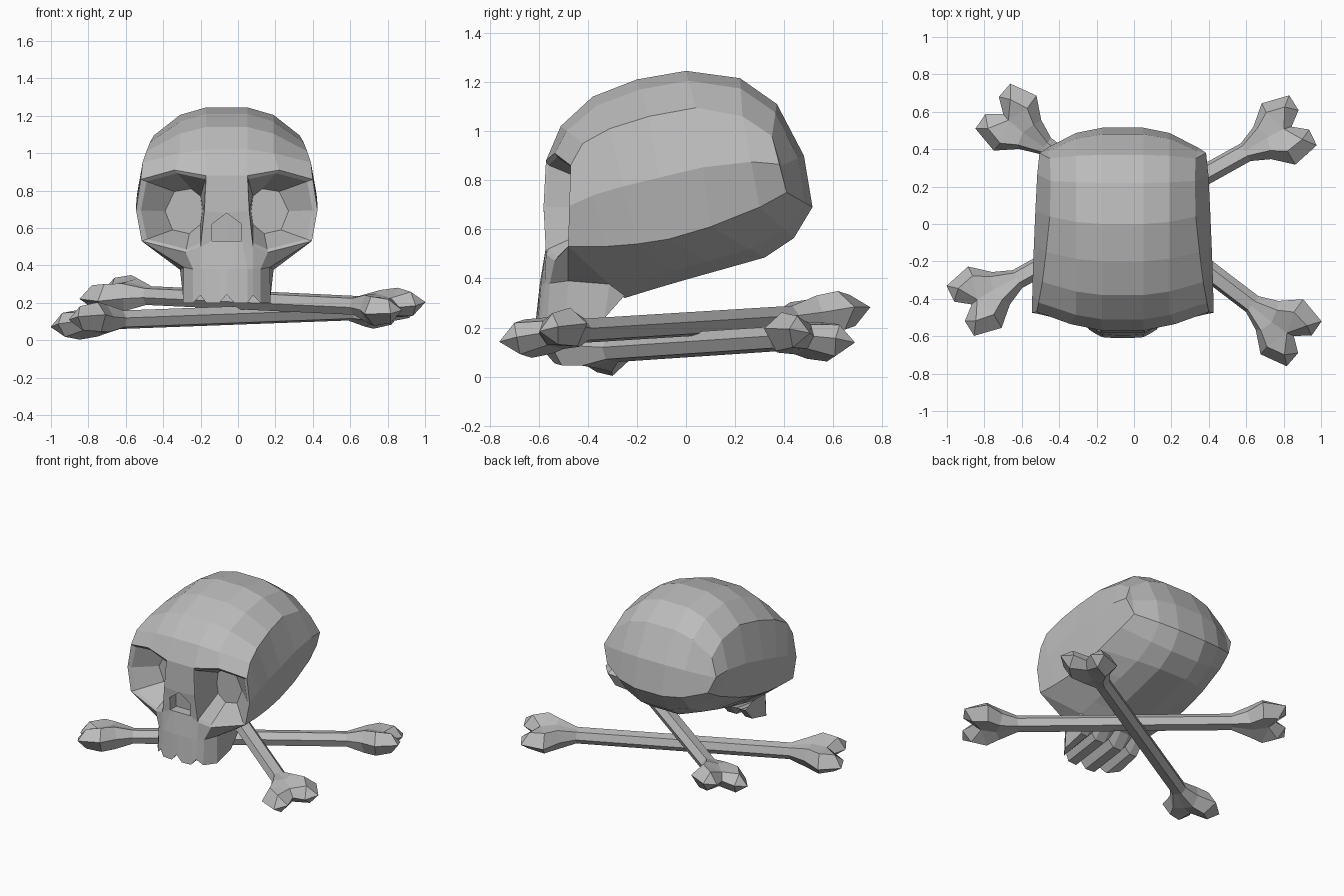
import bpy
import bmesh
from mathutils import Vector, Quaternion

if "Cube" in bpy.data.objects:
    bpy.data.objects.remove(bpy.data.objects["Cube"], do_unlink=True)

bone_grey = bpy.data.materials.new("bone_grey")
bone_grey.use_nodes = True
COLOUR = (0.5, 0.5, 0.5, 1)
bone_grey.diffuse_color = COLOUR
bone_grey.node_tree.nodes["Principled BSDF"].inputs["Base Color"].default_value = COLOUR


class Part:
    """Collects faces given by corner positions, then mirrors them."""

    def __init__(self):
        self.bm = bmesh.new()

    def face(self, *corners):
        self.bm.faces.new([self.bm.verts.new(c) for c in corners])

    def grid(self, rows):
        for a, b in zip(rows, rows[1:]):
            for i in range(len(a) - 1):
                self.face(a[i], a[i + 1], b[i + 1], b[i])

    def finish(self, name, axes):
        bm = self.bm
        for axis in axes:
            copy = bmesh.ops.duplicate(bm, geom=bm.verts[:] + bm.edges[:] + bm.faces[:])["geom"]
            for v in copy:
                if isinstance(v, bmesh.types.BMVert):
                    v.co[axis] *= -1
        bmesh.ops.remove_doubles(bm, verts=bm.verts, dist=0.0005)
        bmesh.ops.recalc_face_normals(bm, faces=bm.faces)
        mesh = bpy.data.meshes.new(name)
        bm.to_mesh(mesh)
        bm.free()
        mesh.materials.append(bone_grey)
        obj = bpy.data.objects.new(name, mesh)
        bpy.context.collection.objects.link(obj)
        return obj


skull = Part()

# Cranium: centre profile (y, z) lofted out to the border of the temple panel
ridge = [(-.57, .88), (-.51, 1.02), (-.38, 1.14), (-.2, 1.21), (0, 1.245),
         (.22, 1.215), (.37, 1.11), (.48, .9), (.515, .69), (.44, .565),
         (.32, .485), (.15, .437), (0, .395), (-.12, .36), (-.25, .32)]
border = [(.46, -.47, .86), (.45, -.42, .95), (.43, -.31, 1.01), (.41, -.15, 1.06),
          (.39, .04, 1.095), (.385, .23, 1.06), (.39, .35, .98), (.4, .39, .86),
          (.4, .41, .75), (.42, .3, .69), (.435, .1, .61), (.44, -.07, .56),
          (.445, -.2, .54), (.45, -.33, .53), (.455, -.48, .53)]
rows = []
for (y, z), (bx, by, bz) in zip(ridge, border):
    shoulder = (.25, y + .27 * (by - y), z + .27 * (bz - z))
    rows.append([(0, y, z), (.11, y, z), shoulder, (bx, by, bz)])
rows[0][2] = (.28, -.535, .91)
skull.grid(rows)

# Temple panel: bulging strip between the upper and lower border
panel = []
for i in range(7):
    top, low = border[i], border[14 - i]
    bulge = .485 - .0011 * i * i
    panel.append([top, (bulge, (top[1] + low[1]) / 2, (top[2] + low[2]) / 2), low])
skull.grid(panel)
skull.face(panel[6][0], panel[6][1], border[7])
skull.face(panel[6][1], panel[6][2], border[7])

# Upper jaw with toothed lower edge
cheek = border[14]
jaw_top = [(0, -.57, .53), (.04, -.57, .53), (.08, -.57, .53), (.14, -.57, .5),
           (.22, -.535, .47), cheek]
jaw_mid = [(0, -.595, .38), (.04, -.595, .38), (.11, -.59, .38), (.14, -.575, .38),
           (.18, -.555, .38), (.23, -.48, .39)]
teeth = [(0, -.61, .245), (.04, -.61, .2), (.11, -.605, .2), (.14, -.59, .24),
         (.18, -.565, .2), (.235, -.49, .2)]
teeth_back = [(x, -.33, z + .04) for x, y, z in teeth]
palate = [(x, -.25, .33) for x, y, z in teeth]
skull.grid([jaw_top, jaw_mid, teeth, teeth_back, palate])
under_cheek = rows[14][2]
skull.face(cheek, jaw_mid[5], under_cheek)
skull.face(jaw_mid[5], teeth[5], teeth_back[5], under_cheek)
skull.face(teeth_back[5], palate[5], under_cheek)

# Nose bridge and nose cavity
brow, bridge, apex = rows[0][1], (.12, -.58, .69), (0, -.58, .68)
nostril = (.08, -.575, .62)
skull.face(rows[0][0], brow, bridge, apex)
skull.face(apex, bridge, nostril)
skull.face(bridge, jaw_top[3], jaw_top[2], nostril)
cavity = [apex, nostril, jaw_top[2], jaw_top[0]]
cavity_floor = [(x, y + .07, z) for x, y, z in cavity]
skull.grid([cavity, cavity_floor])
skull.face(*cavity_floor)

# Eye socket: thin rim, then walls narrowing to an eight-sided floor
rim = [brow, rows[0][2], border[0], panel[0][1], cheek, jaw_top[4], jaw_top[3], bridge]
floor = [(x, -.34, z) for x, z in [(.14, .77), (.19, .81), (.28, .795), (.33, .69),
                                   (.29, .59), (.2, .57), (.14, .62), (.13, .69)]]
lip = []
for outer, inner in zip(rim, floor):
    p = Vector(outer).lerp(Vector(inner), .17)
    p.y = outer[1] + .01
    lip.append(p)
skull.grid([loop + loop[:1] for loop in (rim, lip, floor)])
skull.face(*floor)

skull.finish("skull", [0]).location.x = -.06


def long_bone(name, start, end, roll):
    """A quarter of half a bone along x, mirrored on all three axes."""
    start, end = Vector(start), Vector(end)
    L = (end - start).length / 2
    part = Part()
    o = [(0, .055, 0), (L - .3, .055, 0), (L - .2, .1, 0), (L - .1, .19, 0),
         (L + .05, .155, 0), (L + .055, .06, 0), (L - .02, 0, 0)]
    t = [(0, .03, .045), (L - .3, .03, .045), (L - .18, .07, .075),
         (L - .1, .12, .08), (L, .1, .065)]
    c = [(0, 0, .045), (L - .3, 0, .045), (L - .16, 0, .07), (L - .06, 0, .05)]
    part.grid([o[:5], t])
    part.grid([t[:4], c])
    part.face(o[4], o[5], t[4])
    part.face(o[5], o[6], c[3], t[4])
    part.face(t[3], t[4], c[3])
    obj = part.finish(name, [0, 1, 2])
    obj.location = (start + end) / 2
    obj.rotation_mode = 'QUATERNION'
    turn = (end - start).to_track_quat('X', 'Z')
    obj.rotation_quaternion = turn @ Quaternion((1, 0, 0), roll)


# Crossed bones under the skull
long_bone("upper_crossbone", (-.715, .60, .25), (.87, -.61, .175), .2)
long_bone("lower_crossbone", (-.885, -.44, .10), (.86, .53, .165), -.18)
